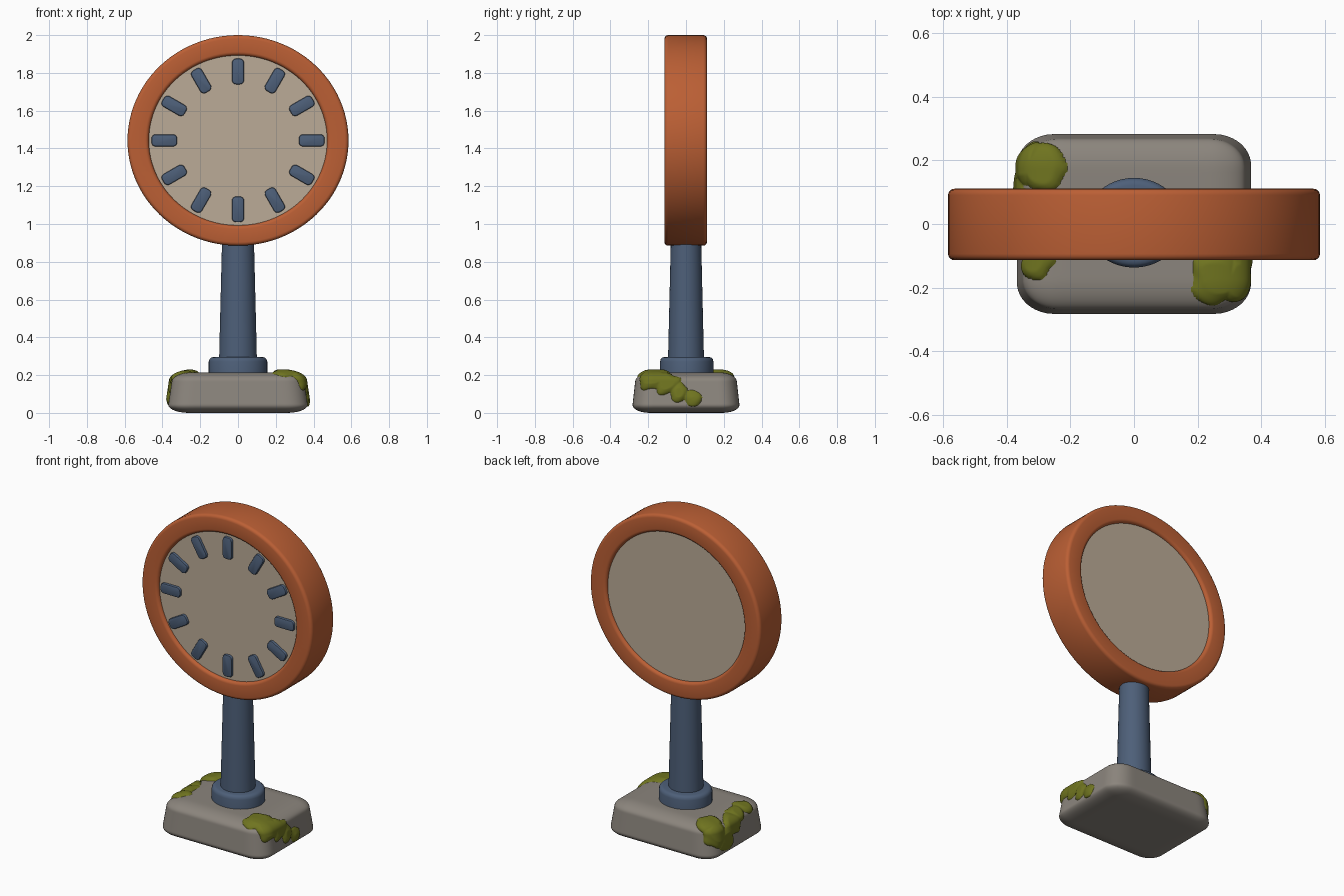
import bpy, bmesh, math
from mathutils import Vector, Matrix

if "Cube" in bpy.data.objects:
    bpy.data.objects.remove(bpy.data.objects["Cube"])


def mat(name, c):
    m = bpy.data.materials.new(name)
    m.diffuse_color = (*c, 1)
    m.use_nodes = True
    m.node_tree.nodes["Principled BSDF"].inputs["Base Color"].default_value = m.diffuse_color
    return m


ORANGE = mat("orange", (0.50, 0.115, 0.035))
TAN = mat("tan", (0.50, 0.41, 0.31))
BLUE = mat("slate blue", (0.075, 0.115, 0.19))
STONE = mat("stone grey", (0.26, 0.235, 0.205))
MOSS = mat("moss green", (0.16, 0.175, 0.014))


def make(name, bm, m, angle=40):
    bmesh.ops.recalc_face_normals(bm, faces=bm.faces)
    me = bpy.data.meshes.new(name)
    bm.to_mesh(me)
    bm.free()
    me.materials.append(m)
    ob = bpy.data.objects.new(name, me)
    bpy.context.collection.objects.link(ob)
    bpy.ops.object.select_all(action='DESELECT')
    ob.select_set(True)
    bpy.context.view_layer.objects.active = ob
    bpy.ops.object.shade_smooth_by_angle(angle=math.radians(angle))
    return ob


def lathe(name, profile, m, n, closed, transform):
    # Spin (radius, height) points about z, then place with a matrix
    bm = bmesh.new()
    rings = [[bm.verts.new((r * math.cos(2 * math.pi * i / n), r * math.sin(2 * math.pi * i / n), h))
              for i in range(n)] for r, h in profile]
    pairs = list(zip(rings, rings[1:]))
    if closed:
        pairs.append((rings[-1], rings[0]))
    else:
        bm.faces.new(rings[0])
        bm.faces.new(rings[-1])
    for a, b in pairs:
        for i in range(n):
            j = (i + 1) % n
            bm.faces.new((a[i], a[j], b[j], b[i]))
    bmesh.ops.transform(bm, matrix=transform, verts=bm.verts)
    return make(name, bm, m)


def rounded_rect(x0, x1, y0, y1, r, k=4):
    pts = []
    for q, (cx, cy) in enumerate([(x1 - r, y1 - r), (x0 + r, y1 - r), (x0 + r, y0 + r), (x1 - r, y0 + r)]):
        for i in range(k + 1):
            a = math.pi / 2 * (q + i / k)
            pts.append((cx + r * math.cos(a), cy + r * math.sin(a)))
    return pts


# Slightly flattened round head, facing -y
CZ, SQUASH = 1.4425, 0.953
head = (Matrix.Translation((0, 0, CZ)) @ Matrix.Diagonal((1, 1, SQUASH, 1))
        @ Matrix.Rotation(math.pi / 2, 4, 'X'))
lathe("dial_rim", rounded_rect(0.472, 0.585, -0.111, 0.114, 0.02), ORANGE, 96, True, head)
lathe("dial_face", [(0.48, -0.092), (0.48, 0.094)], TAN, 96, False, head)

# Twelve hour markers: rounded bars pointing at the centre
for i in range(12):
    a = math.pi / 6 * i
    bm = bmesh.new()
    fs = bm.faces.new([bm.verts.new((x, -0.085, z))
                       for x, z in rounded_rect(-0.032, 0.032, -0.068, 0.068, 0.022)])
    ext = bmesh.ops.extrude_face_region(bm, geom=[fs])
    top = [v for v in ext["geom"] if isinstance(v, bmesh.types.BMVert)]
    bmesh.ops.translate(bm, verts=top, vec=(0, -0.025, 0))
    rim = [e for e in bm.edges if all(v in top for v in e.verts)]
    bmesh.ops.bevel(bm, geom=rim, offset=0.008, segments=2, affect='EDGES', profile=0.5)
    bmesh.ops.transform(bm, verts=bm.verts, matrix=Matrix.Translation(
        (0.39 * math.sin(a), 0, CZ + 0.365 * math.cos(a))) @ Matrix.Rotation(a, 4, 'Y'))
    make("hour_marker_%d" % i, bm, BLUE)

# Post and collar
lathe("post", [(0.1, 0.25), (0.099, 0.33), (0.084, 0.93)], BLUE, 48, False,
      Matrix.Diagonal((1, 0.95, 1, 1)))
lathe("post_collar", [(0.155, 0.18), (0.155, 0.272), (0.151, 0.285), (0.142, 0.293), (0.13, 0.296)],
      BLUE, 48, False, Matrix.Translation((0, 0.004, 0)) @ Matrix.Diagonal((1, 0.91, 1, 1)))


def stone_mesh(cuts):
    # Rounded, upward-tapering block
    bm = bmesh.new()
    bmesh.ops.create_cube(bm, size=2)
    bmesh.ops.subdivide_edges(bm, edges=bm.edges[:], cuts=cuts, use_grid_fill=True)
    h, r = (0.375, 0.288, 0.1075), (0.12, 0.10, 0.045)
    for v in bm.verts:
        p = [v.co[k] * h[k] for k in range(3)]
        q = [max(-(h[k] - r[k]), min(h[k] - r[k], p[k])) for k in range(3)]
        d = Vector([(p[k] - q[k]) / r[k] for k in range(3)]).normalized()
        p = [q[k] + r[k] * d[k] for k in range(3)]
        z = p[2] + h[2]
        t = 1 - 0.085 * z / 0.215
        v.co = (p[0] * t, p[1] * t, z)
    return bm


make("stone_base", stone_mesh(30), STONE, 60)

# Moss patches: raised skin over the stone inside groups of blobs (x, y, z, radius)
PATCHES = {
    "moss_right": [(0.26, -0.17, 0.21, 0.08), (0.33, -0.18, 0.19, 0.075), (0.35, -0.10, 0.16, 0.065),
                   (0.36, -0.04, 0.11, 0.05), (0.37, 0.03, 0.08, 0.045)],
    "moss_left": [(-0.29, 0.18, 0.21, 0.075), (-0.34, 0.19, 0.16, 0.075), (-0.36, 0.12, 0.11, 0.07),
                  (-0.35, 0.04, 0.17, 0.07), (-0.32, -0.04, 0.21, 0.06), (-0.31, -0.12, 0.21, 0.055)],
}
for name, blobs in PATCHES.items():
    bm = stone_mesh(90)
    bm.normal_update()

    def depth(p):
        wob = 0.006 * math.sin(45 * p.x + 60 * p.y) + 0.005 * math.sin(70 * p.z - 50 * p.y)
        return max(r - (p - Vector((x, y, z))).length for x, y, z, r in blobs) + wob

    bmesh.ops.delete(bm, geom=[f for f in bm.faces if depth(f.calc_center_median()) < -0.004],
                     context='FACES')
    moved = [(v, v.co + v.normal * (0.017 * min(1, max(0, depth(v.co) / 0.03)) ** 0.5 - 0.001))
             for v in bm.verts]
    for v, co in moved:
        v.co = co
    make(name, bm, MOSS, 60)
